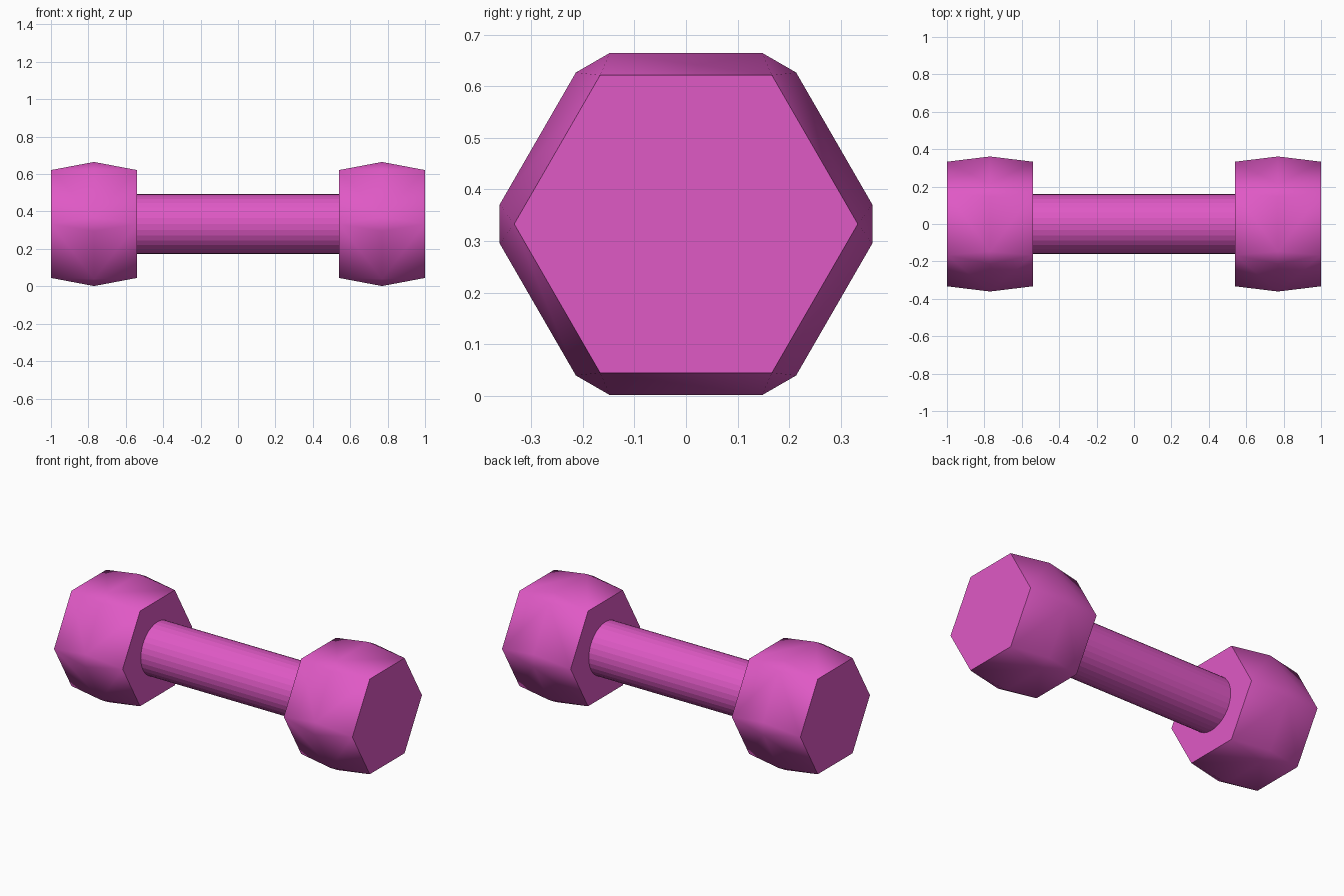
import bpy, bmesh, math

if "Cube" in bpy.data.objects:
    bpy.data.objects.remove(bpy.data.objects["Cube"])

CZ = 0.333          # height of the dumbbell axis
X_IN, X_MID, X_OUT = 0.54, 0.77, 1.0

pink = bpy.data.materials.new("pink")
pink.diffuse_color = (0.74, 0.10, 0.56, 1)
pink.use_nodes = True
pink.node_tree.nodes["Principled BSDF"].inputs["Base Color"].default_value = pink.diffuse_color


def finish(bm, name):
    bmesh.ops.recalc_face_normals(bm, faces=bm.faces)
    me = bpy.data.meshes.new(name)
    bm.to_mesh(me)
    bm.free()
    me.materials.append(pink)
    ob = bpy.data.objects.new(name, me)
    bpy.context.collection.objects.link(ob)
    return ob


def ring(bm, x, radius, angles):
    return [bm.verts.new((x, radius * math.cos(a), CZ + radius * math.sin(a))) for a in angles]


# weight heads: hexagonal ends swelling to a corner-trimmed hexagon in the middle
def head(name, side):
    bm = bmesh.new()
    corners = [math.radians(60 * i) for i in range(6)]
    trim = math.atan2(0.038, 0.361)
    mid_angles = [a + s * trim for a in corners for s in (-1, 1)]
    mid = ring(bm, side * X_MID, math.hypot(0.361, 0.038), mid_angles)
    for x in (X_IN, X_OUT):
        end = ring(bm, side * x, 0.333, corners)
        bm.faces.new(end)
        for i in range(6):
            j = (i + 1) % 6
            bm.faces.new((end[i], mid[2 * i], mid[2 * i + 1]))
            bm.faces.new((end[i], mid[2 * i + 1], mid[2 * j], end[j]))
    ob = finish(bm, name)
    bpy.ops.object.select_all(action='DESELECT')
    ob.select_set(True)
    bpy.context.view_layer.objects.active = ob
    bpy.ops.object.shade_smooth_by_angle(angle=math.radians(45))


head("left_weight", -1)
head("right_weight", 1)

# handle: faceted round bar between the heads
bm = bmesh.new()
angles = [math.tau * i / 32 for i in range(32)]
a = ring(bm, -X_IN, 0.16, angles)
b = ring(bm, X_IN, 0.16, angles)
for i in range(32):
    j = (i + 1) % 32
    bm.faces.new((a[i], a[j], b[j], b[i]))
bm.faces.new(a)
bm.faces.new(b)
finish(bm, "handle")
